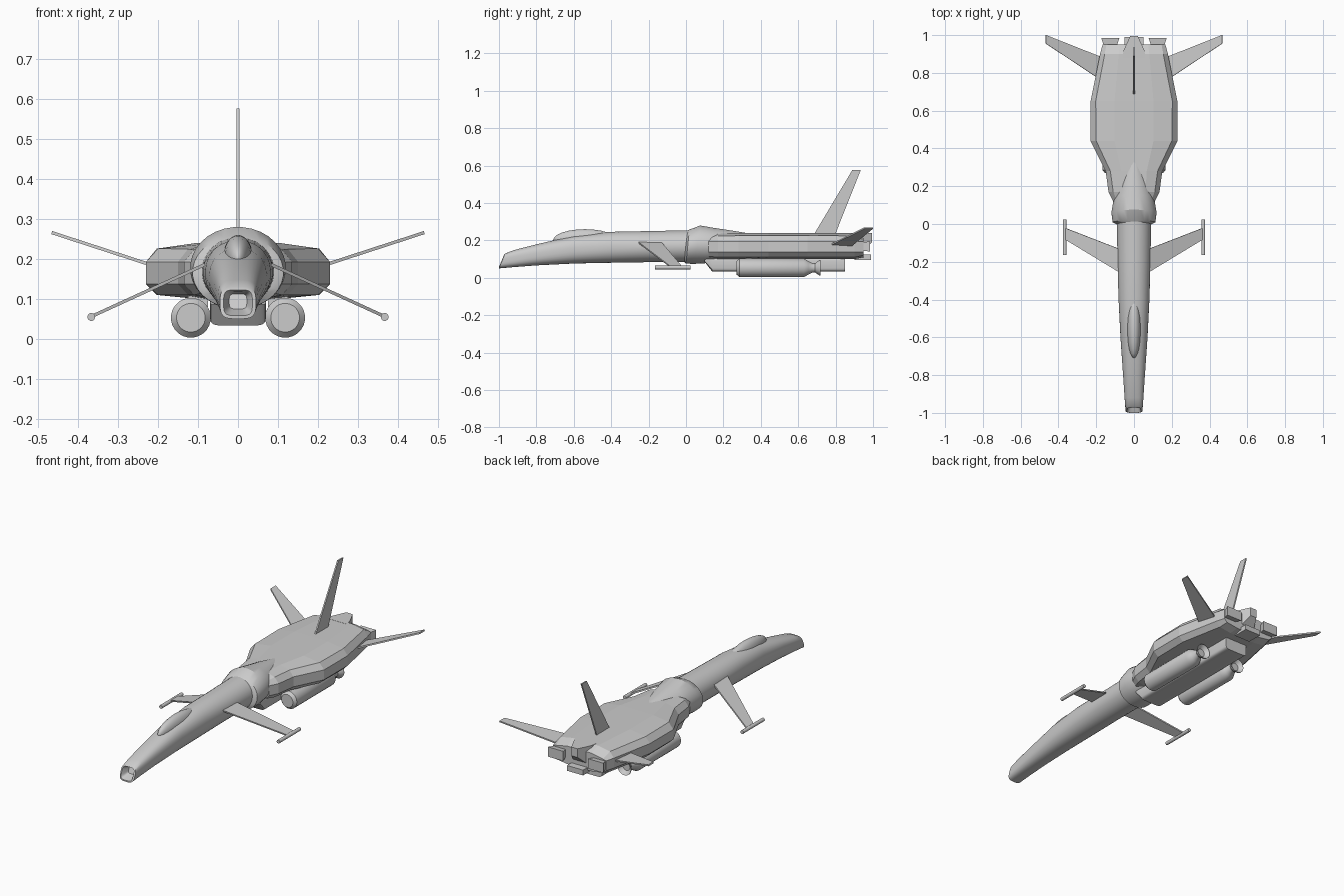
import bpy, bmesh, math
from mathutils import Vector

if "Cube" in bpy.data.objects:
    bpy.data.objects.remove(bpy.data.objects["Cube"])

grey = bpy.data.materials.new("hull grey")
grey.use_nodes = True
COLOUR = (0.6, 0.6, 0.6, 1)
grey.diffuse_color = COLOUR
grey.node_tree.nodes["Principled BSDF"].inputs["Base Color"].default_value = COLOUR


def loft(name, rings, smooth=0):
    """Skin a list of equal-length point rings and cap both ends."""
    bm = bmesh.new()
    rows = [[bm.verts.new(p) for p in ring] for ring in rings]
    n = len(rows[0])
    for a, b in zip(rows, rows[1:]):
        for i in range(n):
            j = (i + 1) % n
            bm.faces.new((a[i], a[j], b[j], b[i]))
    bm.faces.new(rows[0][::-1])
    bm.faces.new(rows[-1])
    bmesh.ops.recalc_face_normals(bm, faces=bm.faces)
    mesh = bpy.data.meshes.new(name)
    bm.to_mesh(mesh)
    bm.free()
    mesh.materials.append(grey)
    obj = bpy.data.objects.new(name, mesh)
    bpy.context.collection.objects.link(obj)
    if smooth:
        bpy.ops.object.select_all(action='DESELECT')
        obj.select_set(True)
        bpy.context.view_layer.objects.active = obj
        bpy.ops.object.shade_smooth_by_angle(angle=math.radians(smooth))
    return obj


def oval(y, half, low, high, power=2, shear=0, x=0, n=32):
    """Rounded section; a higher power makes it squarer, shear leans it back."""
    ring = []
    for i in range(n):
        a = math.tau * (i + 0.5) / n
        c, s = math.cos(a), math.sin(a)
        u = math.copysign(abs(c) ** (2 / power), c)
        v = math.copysign(abs(s) ** (2 / power), s)
        z = (low + high) / 2 + v * (high - low) / 2
        ring.append((x + u * half, y + shear * (z - low), z))
    return ring


def box_ring(y, x, half, low, high):
    return [(x - half, y, low), (x + half, y, low), (x + half, y, high), (x - half, y, high)]


def fin(name, root, tip, thick):
    """Flat tapered blade from a root chord to a tip chord."""
    corners = [Vector(p) for p in root + tip]
    normal = (corners[1] - corners[0]).cross(corners[2] - corners[0]).normalized() * thick / 2
    return loft(name, [[p + normal for p in corners], [p - normal for p in corners]])


# Forward fuselage, starting inside the recessed nose opening
loft("fuselage", [
    oval(-0.95, 0.022, 0.075, 0.113, 4, 0.4),
    oval(-0.985, 0.031, 0.063, 0.118, 4, 0.4),
    oval(-1.0, 0.036, 0.058, 0.123, 4, 0.42),
    oval(-1.0, 0.045, 0.05, 0.13, 3.5, 0.42),
    oval(-0.92, 0.05, 0.057, 0.148, 3),
    oval(-0.8, 0.058, 0.066, 0.179, 2.6),
    oval(-0.6, 0.072, 0.076, 0.225, 2.4),
    oval(-0.4, 0.082, 0.08, 0.246, 2.2),
    oval(-0.2, 0.088, 0.083, 0.25),
    oval(0.1, 0.092, 0.084, 0.256)], 40)

# Canopy bulge
loft("canopy", [oval(-0.54 + 0.17 * t, 0.037 * w, 0.2 - 0.05 * w, 0.202 + 0.058 * w)
                for t, w in ((k, math.sqrt(max(1 - k * k, 0.0004)))
                             for k in (math.sin(math.radians(d)) for d in range(-90, 91, 15)))], 60)

# Collar with the hump that fades into the rear hull
loft("collar", [
    oval(-0.01, 0.09, 0.085, 0.25, 2, 0.1),
    oval(0.0, 0.114, 0.075, 0.258, 2, 0.1),
    oval(0.045, 0.12, 0.074, 0.28, 2, 0.15),
    oval(0.15, 0.105, 0.08, 0.267),
    oval(0.25, 0.08, 0.09, 0.252),
    oval(0.34, 0.035, 0.12, 0.237)], 30)


# Faceted rear hull
def hull_ring(y, half, lip, top, bottom):
    side = [(half * 0.45, bottom), (half - lip, bottom + 0.01), (half, 0.137), (half, 0.193),
            (half - lip, top - 0.014), (half * 0.45, top)]
    return [(x, y, z) for x, z in side] + [(-x, y, z) for x, z in side[::-1]]


loft("rear_hull", [
    hull_ring(0.12, 0.11, 0.02, 0.225, 0.105),
    hull_ring(0.17, 0.135, 0.025, 0.237, 0.1),
    hull_ring(0.28, 0.15, 0.025, 0.239, 0.1),
    hull_ring(0.44, 0.23, 0.03, 0.24, 0.1),
    hull_ring(0.65, 0.23, 0.027, 0.24, 0.1),
    hull_ring(0.9, 0.18, 0.025, 0.238, 0.1),
    hull_ring(0.95, 0.166, 0.02, 0.212, 0.11)])

# Tail block, belly block and dorsal fin on the centre line
loft("tail_block", [box_ring(0.88, 0, 0.062, 0.12, 0.239),
                    box_ring(0.92, 0, 0.055, 0.12, 0.239),
                    box_ring(0.995, 0, 0.02, 0.19, 0.239)])
loft("tail_lower_block", [box_ring(0.9, 0, 0.05, 0.095, 0.125), box_ring(0.99, 0, 0.05, 0.095, 0.125)])
loft("belly_block", [oval(0.1, 0.07, 0.085, 0.11, 6, n=24), oval(0.14, 0.07, 0.033, 0.11, 6, n=24),
                     oval(0.85, 0.07, 0.033, 0.11, 6, n=24)], 30)
fin("dorsal_fin", [(0, 0.68, 0.225), (0, 0.795, 0.225)], [(0, 0.935, 0.577), (0, 0.89, 0.577)], 0.008)

# Mirrored parts
for side, s in (("left", 1), ("right", -1)):
    fin(side + "_canard", [(s * 0.07, -0.26, 0.192), (s * 0.07, -0.135, 0.192)],
        [(s * 0.367, -0.02, 0.056), (s * 0.367, -0.08, 0.056)], 0.008)
    loft(side + "_canard_rod", [oval(y, 0.01, 0.045, 0.065, x=s * 0.367, n=12)
                                for y in (-0.165, 0.025)], 40)
    fin(side + "_tail_wing", [(s * 0.15, 0.745, 0.163), (s * 0.15, 0.875, 0.163)],
        [(s * 0.466, 1.0, 0.266), (s * 0.466, 0.955, 0.266)], 0.008)
    # Flared exhaust box at the hull rear
    loft(side + "_exhaust", [box_ring(0.93, s * 0.125, 0.034, 0.145, 0.19),
                             box_ring(0.948, s * 0.125, 0.036, 0.145, 0.19),
                             box_ring(0.985, s * 0.125, 0.048, 0.14, 0.195)])
    # Pod with chamfered nose, narrow neck and flared nozzle
    pod = [(0.27, 0.036), (0.285, 0.05), (0.63, 0.05), (0.655, 0.036), (0.675, 0.025),
           (0.69, 0.025), (0.715, 0.042), (0.72, 0.042), (0.7, 0.022)]
    loft(side + "_pod", [oval(y, r, 0.053 - r, 0.053 + r, x=s * 0.118, n=24) for y, r in pod], 30)
    loft(side + "_pod_pylon", [box_ring(y, s * 0.1, 0.025, 0.08, 0.12) for y in (0.32, 0.62)])
